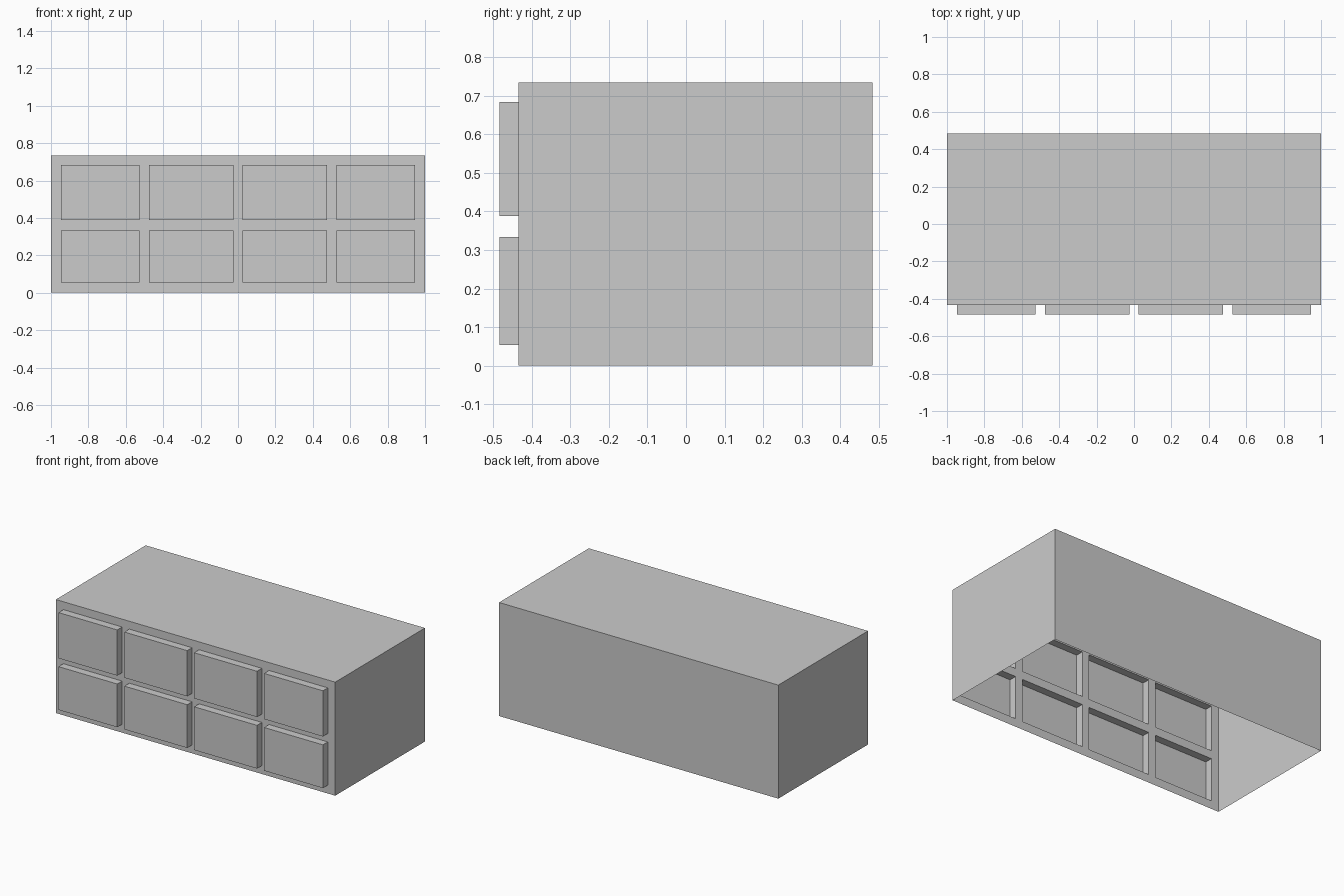
import bpy, bmesh
from mathutils import Vector

if "Cube" in bpy.data.objects:
    bpy.data.objects.remove(bpy.data.objects["Cube"])

FRONT, BACK, DRAWER = -0.434, 0.484, -0.484
half = [0.025, 0.475, 0.526, 0.947, 1.0]
xs = [-x for x in reversed(half)] + half
zs = [0.0, 0.054, 0.334, 0.388, 0.684, 0.735]

bm = bmesh.new()

# Front panel as a grid of frame strips and drawer cells
grid = [[bm.verts.new((x, FRONT, z)) for x in xs] for z in zs]
drawers = []
for j in range(len(zs) - 1):
    for i in range(len(xs) - 1):
        f = bm.faces.new((grid[j][i], grid[j][i + 1], grid[j + 1][i + 1], grid[j + 1][i]))
        if i % 2 == 1 and j % 2 == 1:
            drawers.append(f)

# Case walls: sweep the panel outline backwards and close the back
rim = [e for e in bm.edges if e.is_boundary]
swept = bmesh.ops.extrude_edge_only(bm, edges=rim)["geom"]
bmesh.ops.translate(bm, verts=[g for g in swept if isinstance(g, bmesh.types.BMVert)],
                    vec=(0, BACK - FRONT, 0))
bmesh.ops.edgeloop_fill(bm, edges=[e for e in bm.edges if e.is_boundary])

# Drawer fronts pushed outwards, hollow behind
fronts = bmesh.ops.extrude_discrete_faces(bm, faces=drawers)["faces"]
bmesh.ops.translate(bm, verts=list({v for f in fronts for v in f.verts}),
                    vec=(0, DRAWER - FRONT, 0))
bmesh.ops.recalc_face_normals(bm, faces=bm.faces[:])

# Open underside
under = [f for f in bm.faces if all(abs(v.co.z) < 1e-5 for v in f.verts)]
bmesh.ops.delete(bm, geom=under, context='FACES')

mesh = bpy.data.meshes.new("drawer_chest")
bm.to_mesh(mesh)
bm.free()
bpy.context.collection.objects.link(bpy.data.objects.new("drawer_chest", mesh))
